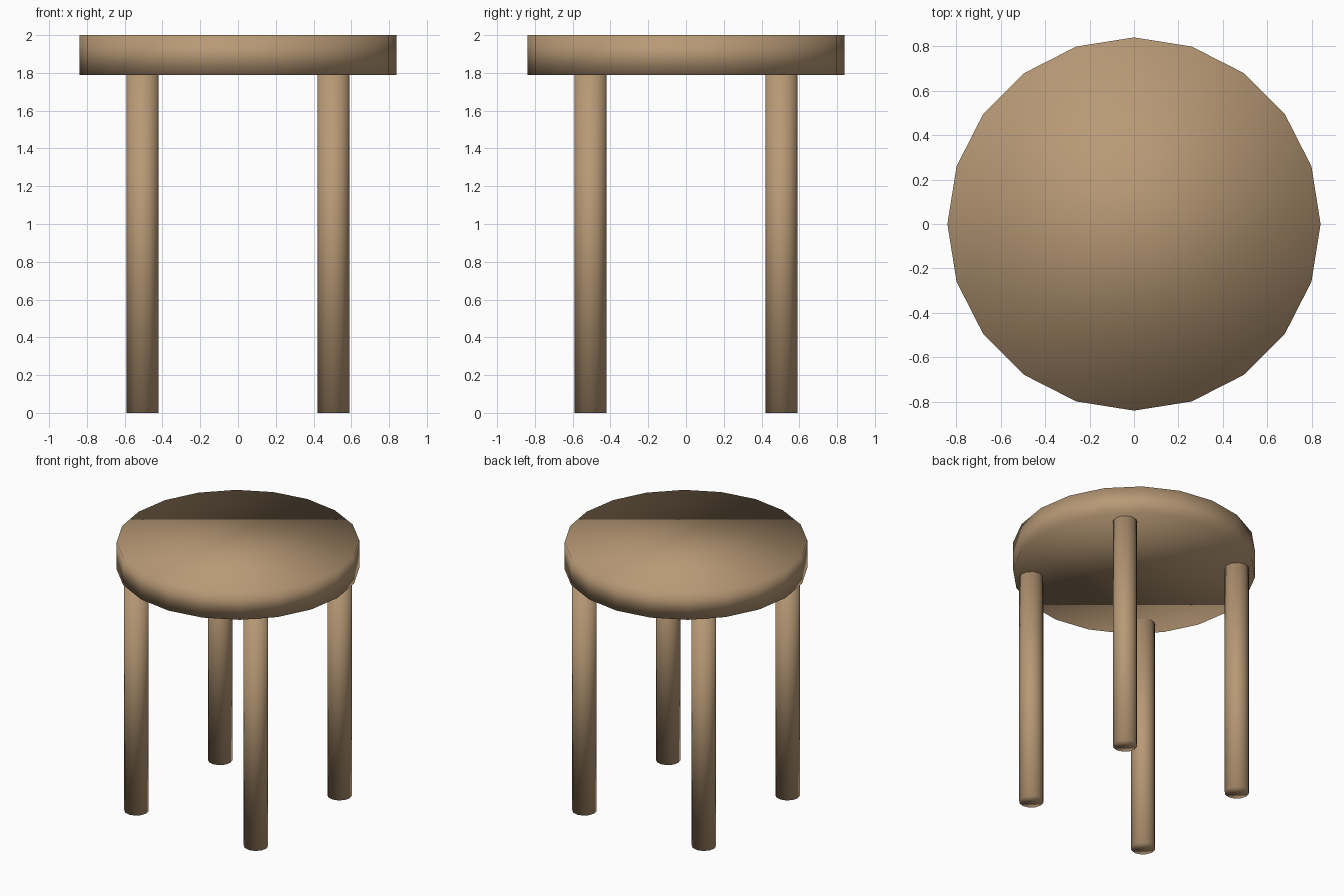
import bpy

if "Cube" in bpy.data.objects:
    bpy.data.objects.remove(bpy.data.objects["Cube"])

wood = bpy.data.materials.new("light_wood")
wood.diffuse_color = (0.48, 0.32, 0.18, 1.0)
wood.use_nodes = True
wood.node_tree.nodes["Principled BSDF"].inputs["Base Color"].default_value = wood.diffuse_color

SEAT_BOTTOM = 1.79
TOP = 2.0


def post(name, sides, radius, x, y, z0, z1, turn=0.0):
    """Upright cylinder between two heights, softly shaded all over."""
    bpy.ops.mesh.primitive_cylinder_add(
        vertices=sides, radius=radius, depth=z1 - z0,
        location=(x, y, (z0 + z1) / 2), rotation=(0, 0, turn))
    obj = bpy.context.object
    obj.name = name
    obj.data.materials.append(wood)
    bpy.ops.object.shade_smooth()
    return obj


# Round seat with 20 sides
post("seat", 20, 0.84, 0, 0, SEAT_BOTTOM, TOP)

# Four straight legs
for side, sx in (("left", -1), ("right", 1)):
    for end, sy in (("front", -1), ("back", 1)):
        post(f"{end}_{side}_leg", 12, 0.085, sx * 0.505, sy * 0.505, 0, SEAT_BOTTOM)
